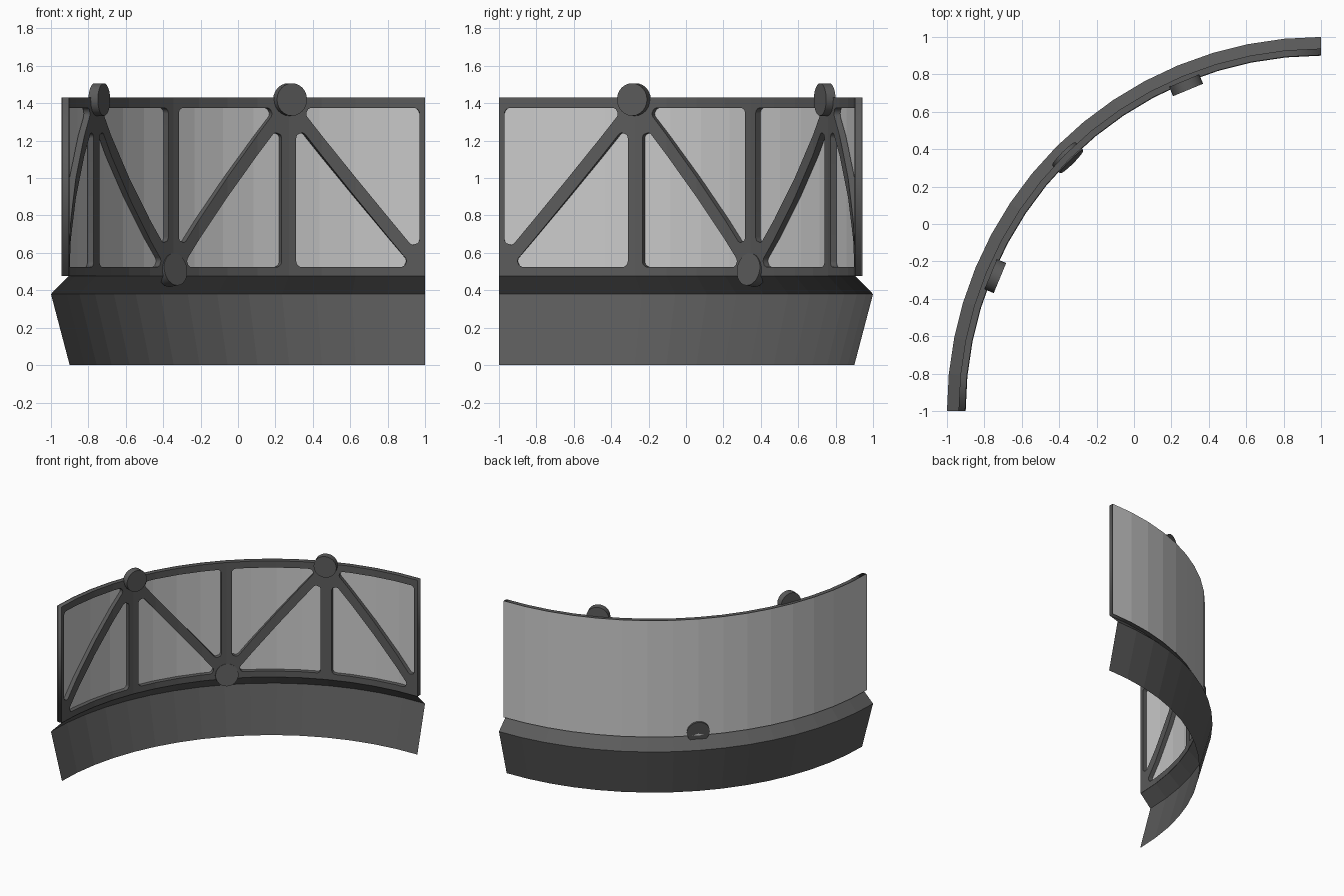
import bpy, bmesh, math
from mathutils import Vector, Matrix

if "Cube" in bpy.data.objects:
    bpy.data.objects.remove(bpy.data.objects["Cube"])

CX, CY = 1.0, -1.0            # centre of the quarter ring
SEG = 16                      # facets along the arc
R_IN, R_OUT = 1.903, 1.938    # frame depth
ARC = R_IN * math.pi / 2
BAY = ARC / 4


def material(name, v):
    m = bpy.data.materials.new(name)
    m.diffuse_color = (v, v, v, 1)
    m.use_nodes = True
    m.node_tree.nodes["Principled BSDF"].inputs["Base Color"].default_value = m.diffuse_color
    return m


DARK = material("dark_grey", 0.105)
LIGHT = material("light_grey", 0.60)


def polar(r, t, z):
    return Vector((CX - r * math.cos(t), CY + r * math.sin(t), z))


def add_object(name, bm, mat):
    me = bpy.data.meshes.new(name)
    bm.to_mesh(me)
    bm.free()
    me.materials.append(mat)
    ob = bpy.data.objects.new(name, me)
    bpy.context.collection.objects.link(ob)
    return ob


def sweep(name, profile, mat):
    """Sweep an open (radius, height) profile around the quarter arc."""
    bm = bmesh.new()
    rows = [[bm.verts.new(polar(r, math.pi / 2 * i / SEG, z)) for r, z in profile]
            for i in range(SEG + 1)]
    for a, b in zip(rows, rows[1:]):
        for j in range(len(profile) - 1):
            bm.faces.new((a[j], a[j + 1], b[j + 1], b[j]))
    return add_object(name, bm, mat)


def rounded(points, rad=0.03, steps=5):
    """Fillet every corner of a polygon."""
    out, n = [], len(points)
    for i in range(n):
        p = Vector(points[i])
        a = (Vector(points[i - 1]) - p).normalized()
        b = (Vector(points[(i + 1) % n]) - p).normalized()
        half = a.angle(b) / 2
        c = p + (a + b).normalized() * (rad / math.sin(half))
        s = p + a * (rad / math.tan(half)) - c
        e = p + b * (rad / math.tan(half)) - c
        for k in range(steps + 1):
            out.append(c + (s.lerp(e, k / steps)).normalized() * rad)
    return out


# Flanged skirt at the bottom and the light back panel
sweep("base_skirt", [(1.90, 0), (2.0, 0.38), (1.905, 0.476)], DARK)
sweep("back_panel", [(1.943, 0.476), (1.943, 1.43)], LIGHT)

# Truss frame: flat outline with triangular holes, extruded, then bent
Z0, Z1 = 0.525, 1.375
SLOPE = 0.90 / BAY
OFF = 0.034 * math.hypot(1, SLOPE)
loops = [[(0, 0.476), (ARC, 0.476), (ARC, 1.43), (0, 1.43)]]
for node, sign, edge in ((1, -1, 0.03), (1, 1, 0.04), (3, -1, 0.04), (3, 1, 0.03)):
    def up(u): return 1.40 + OFF - SLOPE * u
    def low(u): return 1.40 - OFF - SLOPE * u
    far = BAY - edge
    upper = [((1.40 + OFF - Z1) / SLOPE, Z1), (far, Z1), (far, up(far))]
    lower = [(0.042, Z0), ((1.40 - OFF - Z0) / SLOPE, Z0), (0.042, low(0.042))]
    for tri in (upper, lower):
        loops.append(rounded([(node * BAY + sign * u, z) for u, z in tri]))

cu = bpy.data.curves.new("frame_outline", 'CURVE')
cu.dimensions = '2D'
cu.fill_mode = 'BOTH'
cu.extrude = (R_OUT - R_IN) / 2
for loop in loops:
    sp = cu.splines.new('POLY')
    sp.points.add(len(loop) - 1)
    for pt, co in zip(sp.points, loop):
        pt.co = (co[0], co[1], 0, 1)
    sp.use_cyclic_u = True
tmp = bpy.data.objects.new("frame_outline", cu)
bpy.context.collection.objects.link(tmp)
dg = bpy.context.evaluated_depsgraph_get()
flat = bpy.data.meshes.new_from_object(tmp.evaluated_get(dg))
bpy.data.objects.remove(tmp)
bm = bmesh.new()
bm.from_mesh(flat)
bmesh.ops.remove_doubles(bm, verts=bm.verts, dist=1e-5)
for i in range(1, SEG):
    bmesh.ops.bisect_plane(bm, geom=bm.verts[:] + bm.edges[:] + bm.faces[:], dist=1e-5,
                           plane_co=(ARC * i / SEG, 0, 0), plane_no=(1, 0, 0))
step = math.pi / 2 / SEG
for v in bm.verts:
    t = v.co.x / R_IN
    r = R_IN + (R_OUT - R_IN) / 2 + v.co.z
    # keep every point on the faceted ring
    k = min(SEG - 1, int(t / step + 1e-4))
    f = t / step - k
    v.co = polar(r, k * step, v.co.y).lerp(polar(r, (k + 1) * step, v.co.y), f)
bmesh.ops.recalc_face_normals(bm, faces=bm.faces)
add_object("truss_frame", bm, DARK)


# Round joint plates at the truss nodes
def joint(name, deg, z, r0, r1, tilt=0):
    t = math.radians(deg)
    inward = (polar(0, t, 0) - polar(1, t, 0)).normalized()
    axis = (inward + Vector((0, 0, math.tan(tilt)))).normalized()
    rot = axis.to_track_quat('Z', 'Y').to_matrix().to_4x4()
    bm = bmesh.new()
    bmesh.ops.create_cone(bm, cap_ends=True, segments=24, radius1=0.087, radius2=0.087,
                          depth=r1 - r0,
                          matrix=Matrix.Translation(polar((r0 + r1) / 2, t, z)) @ rot)
    for f in bm.faces:
        f.smooth = len(f.verts) == 4
    for e in bm.edges:
        if any(len(f.verts) > 4 for f in e.link_faces):
            e.smooth = False
    add_object(name, bm, DARK)


joint("upper_joint_left", 22.5, 1.42, 1.858, 1.912)
joint("upper_joint_right", 67.5, 1.42, 1.858, 1.912)
joint("lower_joint", 45, 0.508, 1.885, 1.945, math.radians(8))
